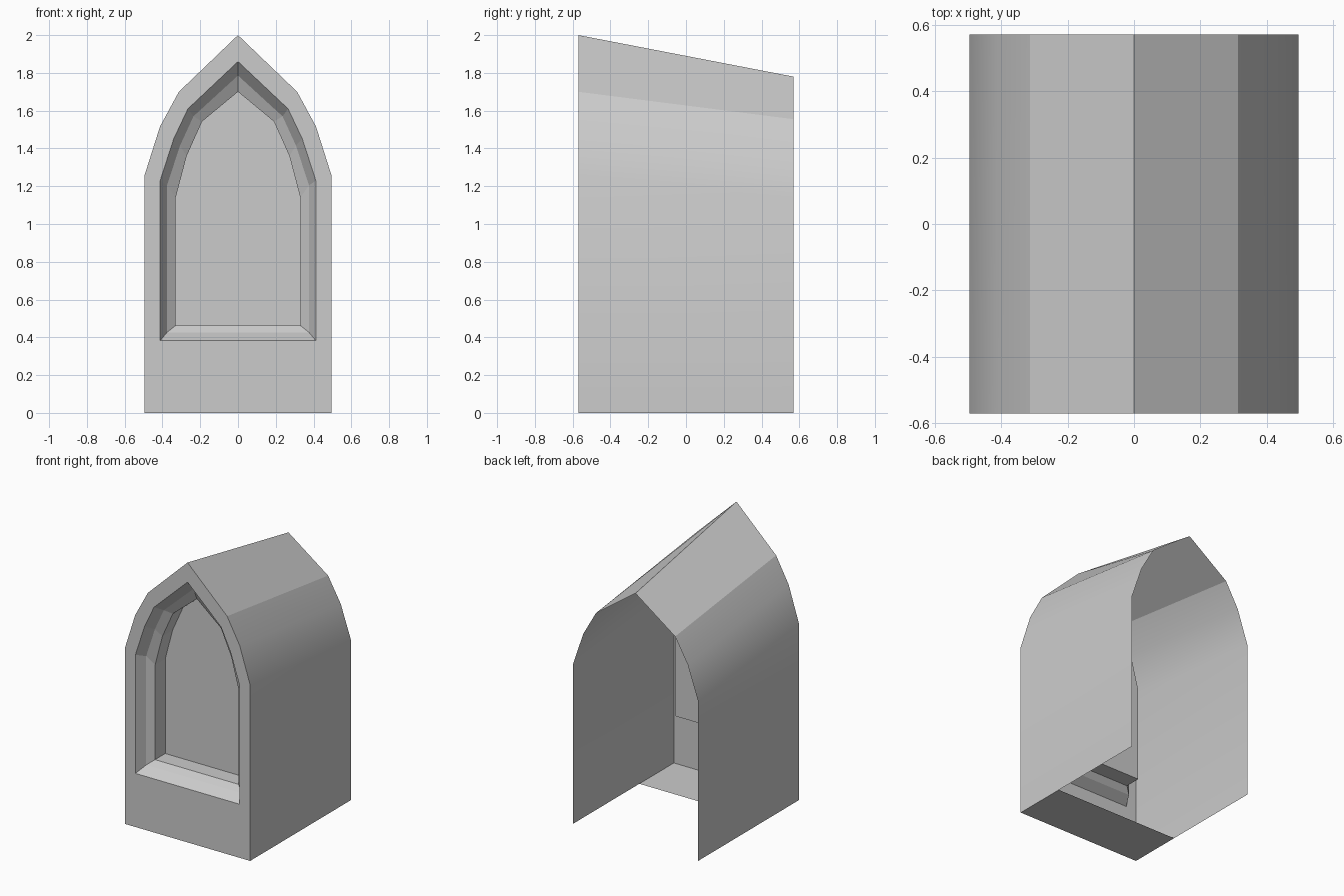
import bpy
import bmesh

cube = bpy.data.objects.get("Cube")
if cube:
    bpy.data.objects.remove(cube, do_unlink=True)

mat = bpy.data.materials.new("plain_grey")
mat.use_nodes = True
GREY = (0.6, 0.6, 0.6, 1)
mat.diffuse_color = GREY
mat.node_tree.nodes["Principled BSDF"].inputs["Base Color"].default_value = GREY

FRONT, BACK = -0.57, 0.57


def arch(half, y):
    """Mirror a right-hand half outline (foot to apex) into a full pointed arch."""
    pts = half + [(-x, z) for x, z in reversed(half[:-1])]
    return [(x, y, z) for x, z in pts]


def loft(name, rings, closed=True, cap=False, smooth_cols=()):
    """Skin consecutive rings; columns listed in smooth_cols keep soft edges."""
    bm = bmesh.new()
    rows = [[bm.verts.new(p) for p in ring] for ring in rings]
    n = len(rows[0])
    for a, b in zip(rows, rows[1:]):
        for i in range(n if closed else n - 1):
            j = (i + 1) % n
            bm.faces.new((a[i], a[j], b[j], b[i]))
    if cap:
        bm.faces.new(rows[-1])
    soft = [{r[i] for r in rows} for i in smooth_cols]
    for f in bm.faces:
        f.smooth = bool(smooth_cols)
    for e in bm.edges:
        e.smooth = any(set(e.verts) <= s for s in soft)
    mesh = bpy.data.meshes.new(name)
    bm.to_mesh(mesh)
    bm.free()
    mesh.materials.append(mat)
    obj = bpy.data.objects.new(name, mesh)
    bpy.context.collection.objects.link(obj)
    return obj


# Half outlines, from the foot up to the apex
hull_front = [(0.495, 0), (0.495, 1.257), (0.413, 1.516), (0.313, 1.70), (0, 2.0)]
hull_back = [(0.495, 0), (0.495, 1.14), (0.413, 1.38), (0.313, 1.555), (0, 1.78)]
opening = [(0.412, 0.383), (0.412, 1.23), (0.34, 1.452), (0.265, 1.61), (0, 1.86)]
rebate = [(0.376, 0.426), (0.376, 1.204), (0.307, 1.415), (0.236, 1.57), (0, 1.786)]
pane = [(0.33, 0.463), (0.33, 1.14), (0.272, 1.36), (0.19, 1.543), (0, 1.70)]

# Walls and sloping roof, open at the back
loft("walls_and_roof", [arch(hull_back, BACK), arch(hull_front, FRONT)],
     closed=False, smooth_cols=(1, 2, 6, 7))

# Front wall around the window opening
loft("front_wall", [arch(hull_front, FRONT), arch(opening, FRONT)])

# Stepped window frame
loft("window_frame", [arch(opening, FRONT), arch(rebate, FRONT + 0.07),
                      arch(pane, FRONT + 0.105), arch(pane, FRONT + 0.22)])

# Window pane
loft("window_pane", [arch(pane, FRONT + 0.22)], closed=False, cap=True)

# Partial floor behind the front wall
loft("floor", [[(-0.495, FRONT, 0), (-0.495, -0.18, 0),
                (0.495, -0.18, 0), (0.495, FRONT, 0)]], cap=True)
